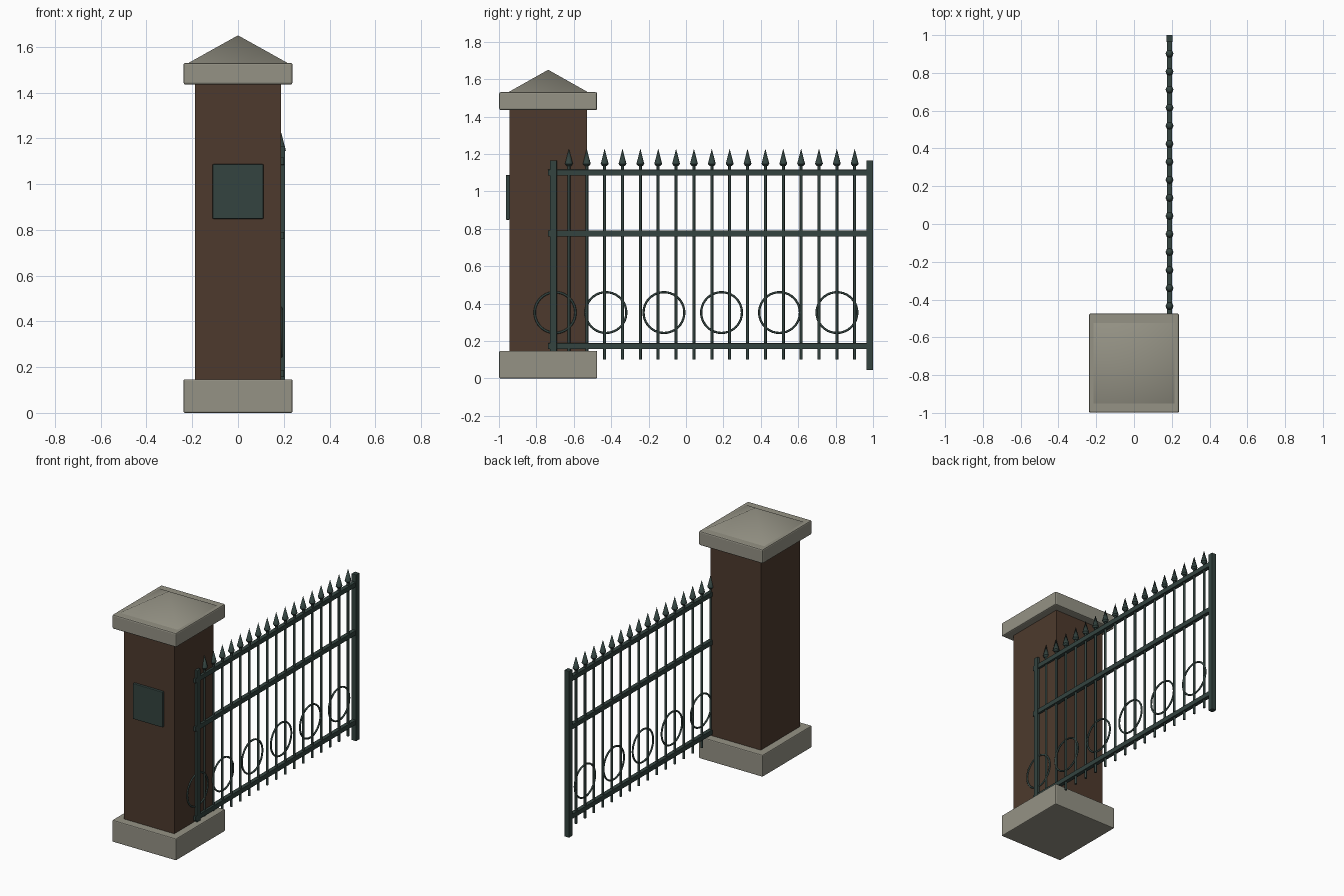
import bpy
import math

default = bpy.data.objects.get("Cube")
if default:
    bpy.data.objects.remove(default, do_unlink=True)


def material(name, rgb):
    m = bpy.data.materials.new(name)
    m.use_nodes = True
    m.diffuse_color = (*rgb, 1)
    m.node_tree.nodes["Principled BSDF"].inputs["Base Color"].default_value = (*rgb, 1)
    return m


STONE = material("grey_stone", (0.30, 0.29, 0.235))
BROWN = material("brown_masonry", (0.075, 0.042, 0.026))
IRON = material("dark_green_iron", (0.033, 0.056, 0.050))

PILLAR_Y = -0.737
FENCE_X = 0.188


def finish(name, mat, smooth=None):
    obj = bpy.context.object
    obj.name = name
    obj.data.materials.append(mat)
    if smooth:
        bpy.ops.object.shade_smooth_by_angle(angle=math.radians(smooth))
    return obj


def box(name, mat, center, half, z0, z1, bevel=0):
    bpy.ops.mesh.primitive_cube_add(size=2, location=(*center, (z0 + z1) / 2))
    obj = finish(name, mat)
    obj.scale = (*half, (z1 - z0) / 2)
    bpy.ops.object.transform_apply(location=False, rotation=False, scale=True)
    if bevel:
        mod = obj.modifiers.new("soft_edges", 'BEVEL')
        mod.width = bevel
        mod.segments = 2
    return obj


def cone(name, mat, center, r0, r1, z0, z1, sides, smooth=None):
    bpy.ops.mesh.primitive_cone_add(vertices=sides, radius1=r0, radius2=r1, depth=z1 - z0,
                                    location=(*center, (z0 + z1) / 2))
    return finish(name, mat, smooth)


# Masonry pillar
mid = (0, PILLAR_Y)
box("pillar_base", STONE, mid, (0.238, 0.262), 0, 0.147, 0.006)
box("pillar_shaft", BROWN, mid, (0.187, 0.208), 0.14, 1.44)
box("pillar_cap", STONE, mid, (0.238, 0.262), 1.435, 1.53, 0.008)
box("plaque", IRON, (0, -0.953), (0.111, 0.010), 0.848, 1.087, 0.004)

# Pyramid roof with softly shaded sides
bpy.ops.mesh.primitive_cone_add(vertices=4, radius1=math.sqrt(2), radius2=0, depth=0.122,
                                location=(0, PILLAR_Y, 1.589))
roof = finish("pillar_roof", STONE)
roof.rotation_euler.z = math.pi / 4
bpy.ops.object.transform_apply(location=False, rotation=True, scale=False)
roof.scale = (0.219, 0.217, 1)
bpy.ops.object.transform_apply(location=False, rotation=False, scale=True)
bpy.ops.object.shade_smooth_by_angle(angle=math.radians(70))

# Fence posts and rails
for name, y in (("near_post", -0.709), ("far_post", 0.982)):
    box(name, IRON, (FENCE_X, y), (0.017, 0.018), 0.045, 1.166, 0.002)
for name, z in (("lower_rail", 0.172), ("middle_rail", 0.775), ("upper_rail", 1.10)):
    box(name, IRON, (FENCE_X, 0.12), (0.014, 0.858), z - 0.016, z + 0.016, 0.002)

# Upright bars with spear heads
for i in range(17):
    spot = (FENCE_X, -0.626 + i * 0.0955)
    cone(f"bar_{i + 1}", IRON, spot, 0.008, 0.008, 0.10, 1.16, 8, 50)
    cone(f"spear_collar_{i + 1}", IRON, spot, 0.012, 0.021, 1.135, 1.147, 8, 50)
    cone(f"spear_head_{i + 1}", IRON, spot, 0.021, 0, 1.147, 1.228, 8, 50)

# Decorative rings
for i, y in enumerate((-0.70, -0.428, -0.118, 0.19, 0.50, 0.807)):
    bpy.ops.mesh.primitive_torus_add(major_radius=0.109, minor_radius=0.006,
                                     major_segments=40, minor_segments=8,
                                     location=(FENCE_X, y, 0.352),
                                     rotation=(0, math.pi / 2, 0))
    finish(f"ring_{i + 1}", IRON, 60)
